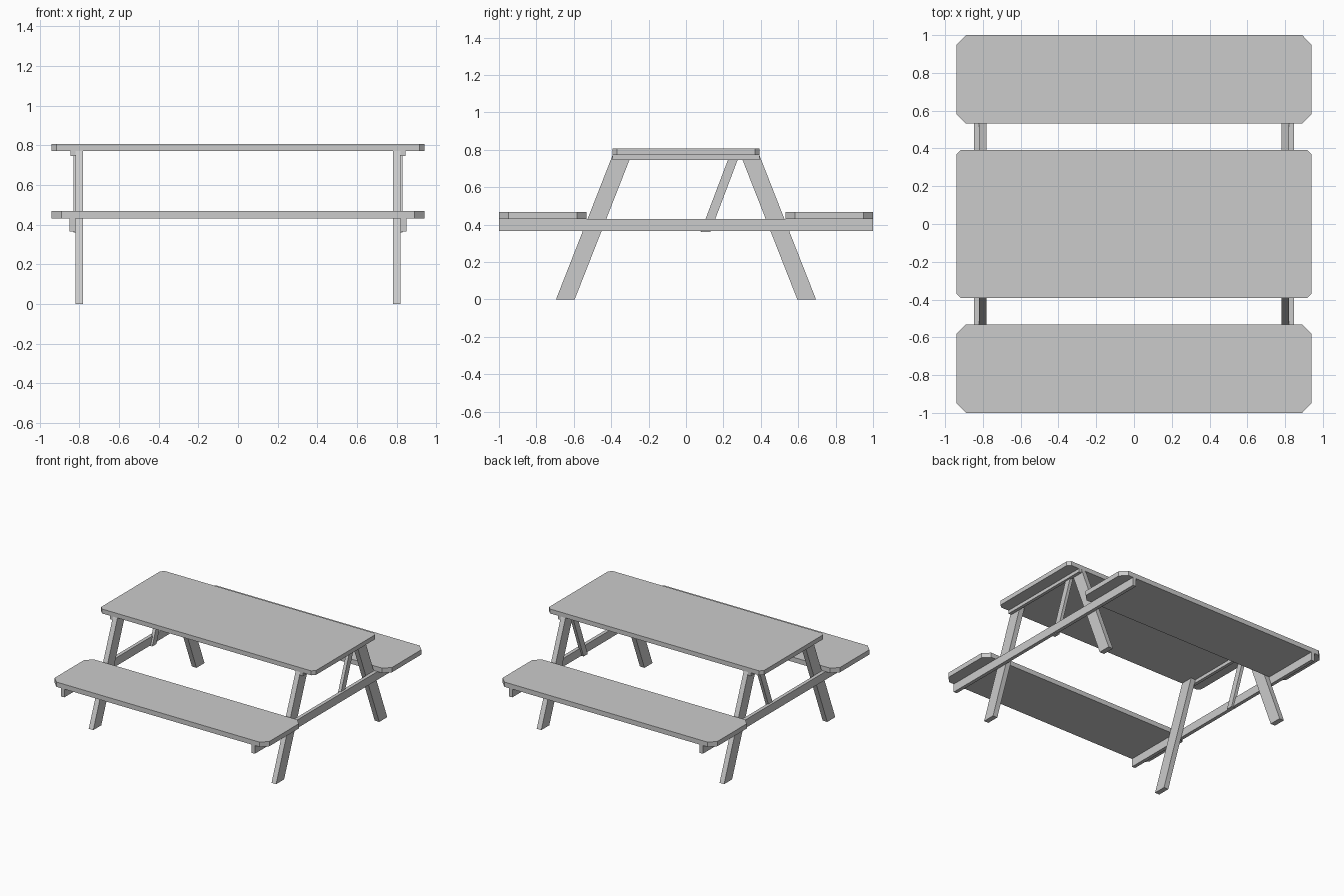
import bpy, bmesh

if "Cube" in bpy.data.objects:
    bpy.data.objects.remove(bpy.data.objects["Cube"])


def prism(name, pts, to3d, a, b):
    """Extrude a 2D outline between depths a and b."""
    bm = bmesh.new()
    lo = [bm.verts.new(to3d(p, a)) for p in pts]
    hi = [bm.verts.new(to3d(p, b)) for p in pts]
    bm.faces.new(lo)
    bm.faces.new(hi)
    n = len(pts)
    for i in range(n):
        j = (i + 1) % n
        bm.faces.new((lo[i], lo[j], hi[j], hi[i]))
    bmesh.ops.recalc_face_normals(bm, faces=bm.faces)
    me = bpy.data.meshes.new(name)
    bm.to_mesh(me)
    bm.free()
    ob = bpy.data.objects.new(name, me)
    bpy.context.collection.objects.link(ob)
    return ob


def board(name, y0, y1, z0, z1, c):
    """Flat board with clipped corners, full table length."""
    x = 0.94
    pts = [(-x + c, y0), (x - c, y0), (x, y0 + c), (x, y1 - c),
           (x - c, y1), (-x + c, y1), (-x, y1 - c), (-x, y0 + c)]
    return prism(name, pts, lambda p, d: (p[0], p[1], d), z0, z1)


def side_part(name, pts, x0, x1, sx):
    """Frame piece drawn in the y-z plane, on the left or right end."""
    return prism(name, pts, lambda p, d: (sx * d, p[0], p[1]), x0, x1)


def rect(y, z0, z1):
    return [(-y, z0), (y, z0), (y, z1), (-y, z1)]


# Tabletop and benches
board("tabletop", -0.393, 0.393, 0.772, 0.807, 0.025)
board("front_seat", -1.0, -0.532, 0.43, 0.468, 0.05)
board("back_seat", 0.532, 1.0, 0.43, 0.468, 0.05)

for side, sx in (("left", -1), ("right", 1)):
    # Splayed legs
    for end, sy in (("front", -1), ("back", 1)):
        leg = [(sy * 0.695, 0), (sy * 0.595, 0), (sy * 0.292, 0.772), (sy * 0.392, 0.772)]
        side_part(f"{side}_{end}_leg", leg, 0.78, 0.82, sx)
    # Seat beam and tabletop cleat on the outside of the legs
    side_part(f"{side}_seat_beam", rect(1.0, 0.365, 0.43), 0.82, 0.848, sx)
    side_part(f"{side}_top_cleat", rect(0.393, 0.746, 0.772), 0.82, 0.845, sx)
    # Slanted brace
    brace = [(0.078, 0.36), (0.13, 0.36), (0.286, 0.772), (0.234, 0.772)]
    side_part(f"{side}_brace", brace, 0.805, 0.83, sx)
